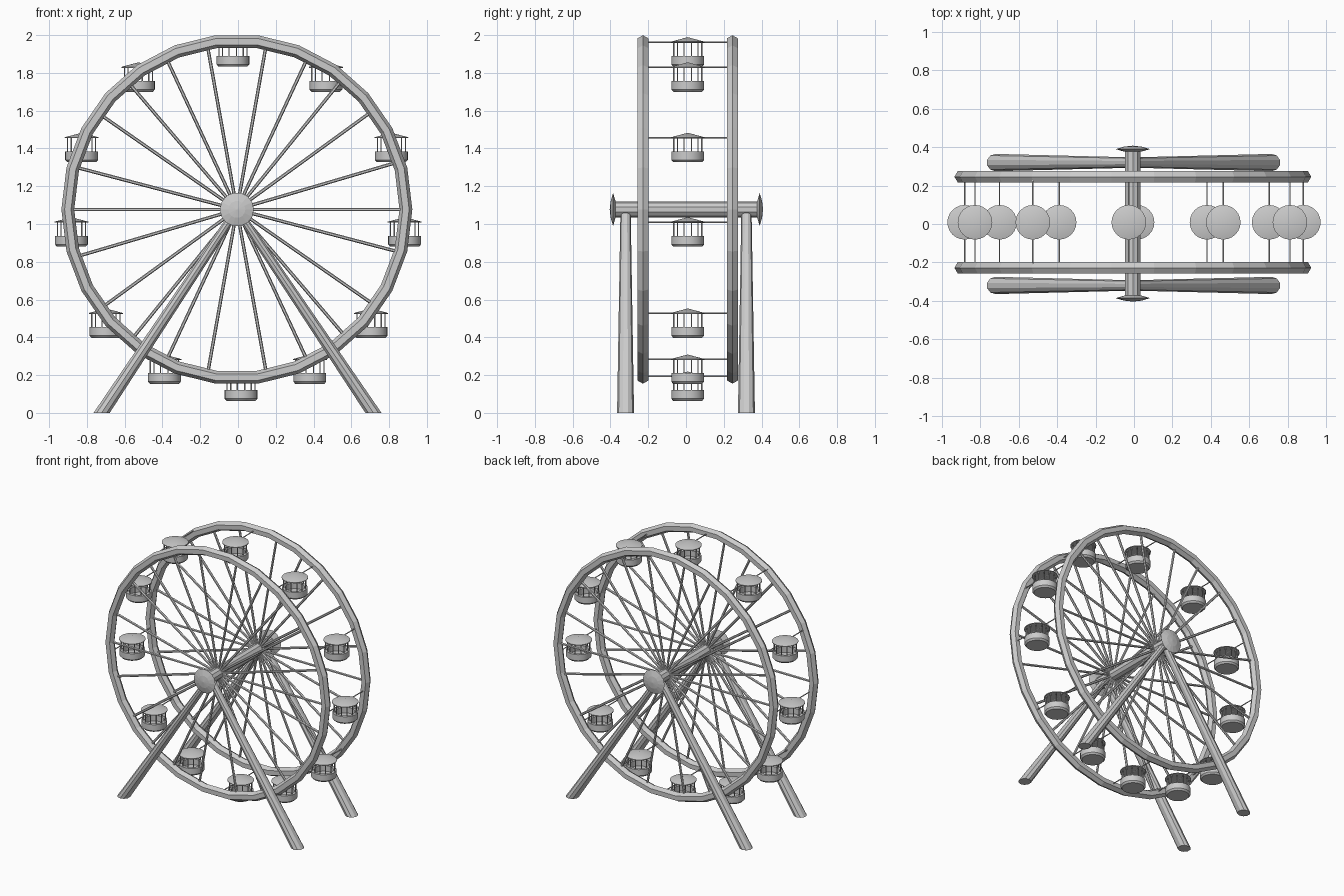
import bpy, bmesh, math
from mathutils import Vector, Matrix

if "Cube" in bpy.data.objects:
    bpy.data.objects.remove(bpy.data.objects["Cube"])

CX, CZ = -0.006, 1.077      # wheel centre
CY = 0.009                  # mid plane between the rims
RIM_Y = 0.237


def finish(bm, name, smooth=False):
    bmesh.ops.recalc_face_normals(bm, faces=bm.faces)
    me = bpy.data.meshes.new(name)
    bm.to_mesh(me)
    bm.free()
    ob = bpy.data.objects.new(name, me)
    bpy.context.collection.objects.link(ob)
    if smooth:
        bpy.ops.object.select_all(action='DESELECT')
        ob.select_set(True)
        bpy.context.view_layer.objects.active = ob
        bpy.ops.object.shade_smooth_by_angle(angle=math.radians(30))
    return ob


def rod(bm, a, b, r, sides):
    a, b = Vector(a), Vector(b)
    d = b - a
    m = Matrix.Translation((a + b) / 2) @ d.to_track_quat('Z', 'Y').to_matrix().to_4x4()
    bmesh.ops.create_cone(bm, cap_ends=True, segments=sides, radius1=r, radius2=r,
                          depth=d.length, matrix=m)


def lathe(bm, profile, sides, closed=False):
    """Revolve (radius, z) points about the z axis."""
    vs = [bm.verts.new((r, 0, z)) for r, z in profile]
    pairs = list(zip(vs, vs[1:])) + ([(vs[-1], vs[0])] if closed else [])
    es = [bm.edges.new(p) for p in pairs]
    bmesh.ops.spin(bm, geom=vs + es, cent=(0, 0, 0), axis=(0, 0, 1),
                   angle=2 * math.pi, steps=sides, use_merge=True)
    bmesh.ops.remove_doubles(bm, verts=bm.verts, dist=1e-5)


# spokes pair up into straight diameters at slightly uneven angles
diameters = (0, 16.4, 36, 51, 65, 79.9, 100.2, 115, 130.5, 145.2, 165.3)

for s, side in ((-1, "front"), (1, "back")):
    y = CY + s * RIM_Y
    # rim: 26-sided ring with a six-sided section
    bm = bmesh.new()
    lathe(bm, [(0.895 + 0.034 * math.cos(k * math.pi / 3), 0.034 * math.sin(k * math.pi / 3))
               for k in range(6)], 26, closed=True)
    bm.transform(Matrix.Translation((CX, y, CZ)) @ Matrix.Rotation(math.pi / 2, 4, 'X'))
    finish(bm, side + "_rim")

    # spokes
    bm = bmesh.new()
    for deg in diameters:
        a = math.radians(deg)
        dx, dz = 0.885 * math.cos(a), 0.885 * math.sin(a)
        rod(bm, (CX - dx, y, CZ - dz), (CX + dx, y, CZ + dz), 0.009, 6)
    finish(bm, side + "_spokes")

    # slanted tapering legs with level feet
    for foot, hand in ((-0.722, "left"), (0.717, "right")):
        bm = bmesh.new()
        bmesh.ops.create_cone(bm, cap_ends=True, segments=10, radius1=0.045, radius2=0.027,
                              depth=CZ, matrix=Matrix.Translation((0, 0, CZ / 2)))
        for v in bm.verts:
            v.co.x += foot + (CX - foot) * v.co.z / CZ
            v.co.y += s * 0.32
        finish(bm, f"{side}_{hand}_leg")

    # lens-shaped hub cap
    bm = bmesh.new()
    lathe(bm, [(0, -0.018), (0.045, -0.013), (0.09, 0), (0.045, 0.013), (0, 0.018)], 14)
    bm.transform(Matrix.Translation((CX, s * 0.388 + 0.002, CZ))
                 @ Matrix.Rotation(math.pi / 2, 4, 'X'))
    finish(bm, side + "_hub_cap")

# axle
bm = bmesh.new()
rod(bm, (CX, -0.385, CZ), (CX, 0.388, CZ), 0.043, 10)
finish(bm, "axle")

# cabins hang upright from bars between the rims: (x, z) of each bar
pivots = ((-0.027, 1.963), (0.465, 1.83), (0.812, 1.457), (0.882, 1.01),
          (0.704, 0.527), (0.38, 0.283), (0.016, 0.193), (-0.39, 0.283),
          (-0.7, 0.527), (-0.882, 1.01), (-0.828, 1.457), (-0.527, 1.83))
for i, (px, pz) in enumerate(pivots):
    pos = Matrix.Translation((px, CY, pz))
    # roof
    bm = bmesh.new()
    lathe(bm, [(0, 0.026), (0.09, 0.002), (0.09, -0.003), (0, -0.003)], 24)
    bm.transform(pos)
    finish(bm, f"cabin_roof_{i}", True)
    # open tub
    bm = bmesh.new()
    lathe(bm, [(0, -0.13), (0.076, -0.13), (0.087, -0.118), (0.087, -0.073),
               (0.066, -0.073), (0.066, -0.115), (0, -0.115)], 24)
    bm.transform(pos)
    finish(bm, f"cabin_tub_{i}", True)
    # posts and hanging bar
    bm = bmesh.new()
    for k in range(12):
        t = 2 * math.pi * (k + 0.5) / 12
        x, y = 0.077 * math.cos(t), 0.077 * math.sin(t)
        rod(bm, (x, y, -0.075), (x, y, 0), 0.0035, 6)
    rod(bm, (0, -RIM_Y, 0), (0, RIM_Y, 0), 0.004, 6)
    bm.transform(pos)
    finish(bm, f"cabin_posts_{i}")
